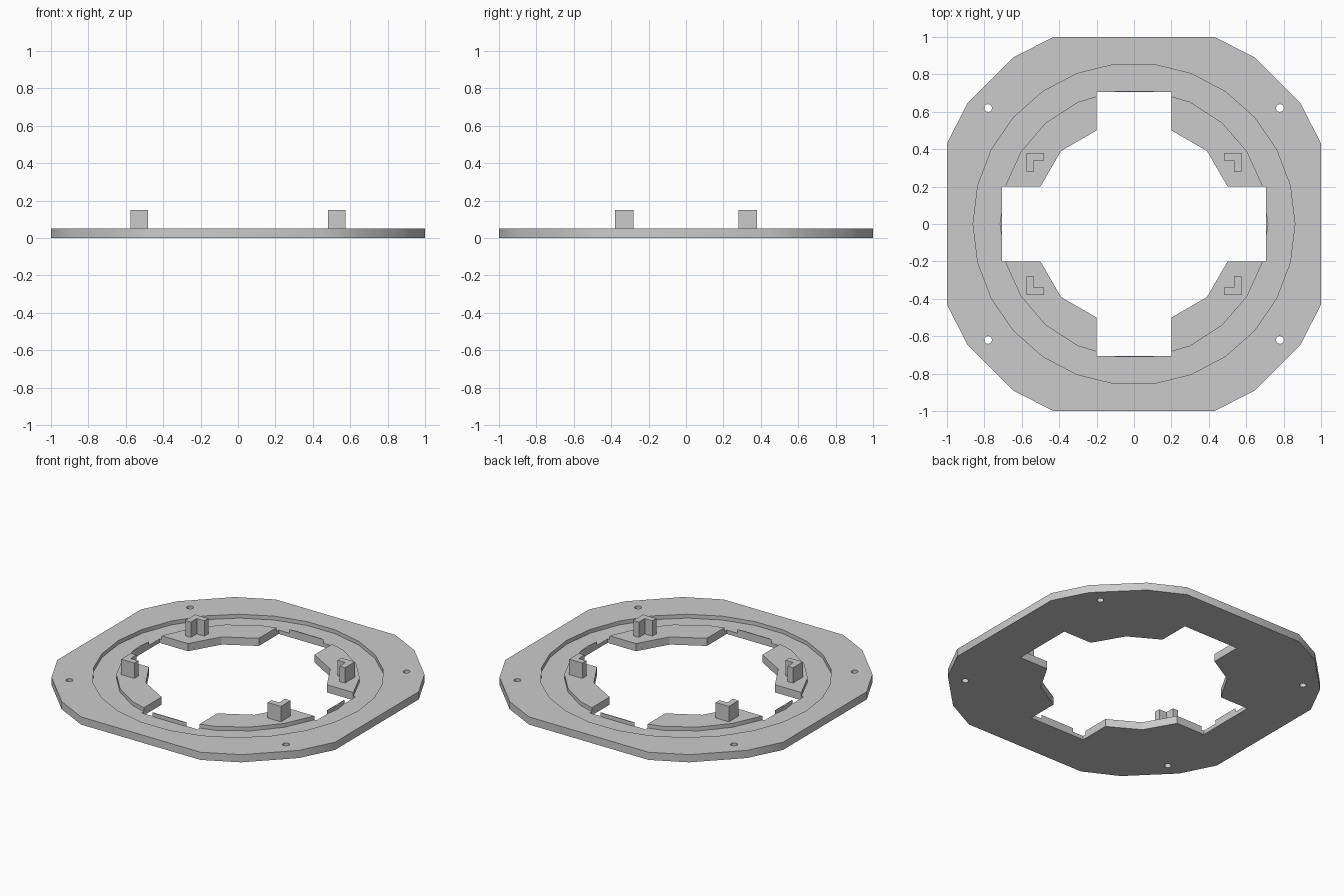
import bpy, bmesh
from math import sin, cos, pi

cube = bpy.data.objects.get("Cube")
if cube:
    bpy.data.objects.remove(cube)

THICK = 0.05      # plate thickness
GROOVE_Z = 0.025  # floor of the ring groove

grey = bpy.data.materials.new("light grey")
grey.use_nodes = True
grey.diffuse_color = (0.6, 0.6, 0.6, 1)
grey.node_tree.nodes["Principled BSDF"].inputs["Base Color"].default_value = (0.6, 0.6, 0.6, 1)


def prism(name, outline, z0, z1):
    """Upright solid from a counter-clockwise outline."""
    bm = bmesh.new()
    face = bm.faces.new([bm.verts.new((x, y, z0)) for x, y in outline])
    top = bmesh.ops.extrude_face_region(bm, geom=[face])["geom"]
    verts = [v for v in top if isinstance(v, bmesh.types.BMVert)]
    bmesh.ops.translate(bm, vec=(0, 0, z1 - z0), verts=verts)
    bmesh.ops.recalc_face_normals(bm, faces=bm.faces)
    mesh = bpy.data.meshes.new(name)
    bm.to_mesh(mesh)
    bm.free()
    mesh.materials.append(grey)
    obj = bpy.data.objects.new(name, mesh)
    bpy.context.collection.objects.link(obj)
    return obj


def ngon(r, n, start=0.0, x=0.0, y=0.0):
    return [(x + r * cos(start + 2 * pi * i / n), y + r * sin(start + 2 * pi * i / n)) for i in range(n)]


def rect(hx, hy):
    return [(-hx, -hy), (hx, -hy), (hx, hy), (-hx, hy)]


def boolean(obj, tool, operation="DIFFERENCE"):
    """Apply a boolean and discard the tool."""
    mod = obj.modifiers.new("cut", "BOOLEAN")
    mod.operation, mod.solver, mod.object = operation, "EXACT", tool
    bpy.context.view_layer.objects.active = obj
    bpy.ops.object.modifier_apply(modifier=mod.name)
    bpy.data.objects.remove(tool)


# Base plate: twenty-sided disc trimmed to a square
plate = prism("base_plate", ngon(1.1, 20), 0, THICK)
boolean(plate, prism("trim", rect(1, 1), -0.1, 0.2), "INTERSECT")

# Ring groove in the top face
ring = prism("groove_cutter", ngon(0.86, 26), GROOVE_Z, 0.2)
boolean(ring, prism("groove_core", ngon(0.718, 22), -0.1, 0.3))
boolean(plate, ring)

# Central opening with four rectangular arms
boolean(plate, prism("opening", ngon(0.552, 12, pi / 12), -0.1, 0.2))
boolean(plate, prism("arm_x", rect(0.705, 0.2), -0.1, 0.2))
boolean(plate, prism("arm_y", rect(0.2, 0.705), -0.1, 0.2))

# Screw holes and L-shaped corner posts, one per quadrant
corner = [(0.48, 0.38), (0.48, 0.34), (0.535, 0.34), (0.535, 0.28), (0.575, 0.28), (0.575, 0.38)]
for sx, side in ((1, "left"), (-1, "right")):
    for sy, end in ((-1, "front"), (1, "back")):
        boolean(plate, prism("hole", ngon(0.021, 12, 0, sx * 0.78, sy * 0.62), -0.1, 0.2))
        prism(f"post_{end}_{side}", [(sx * x, sy * y) for x, y in corner], THICK, 0.15)

# Smooth the shallow rim corners and keep the rest crisp
bpy.ops.object.select_all(action="DESELECT")
plate.select_set(True)
bpy.context.view_layer.objects.active = plate
bpy.ops.object.shade_smooth_by_angle(angle=0.49)
